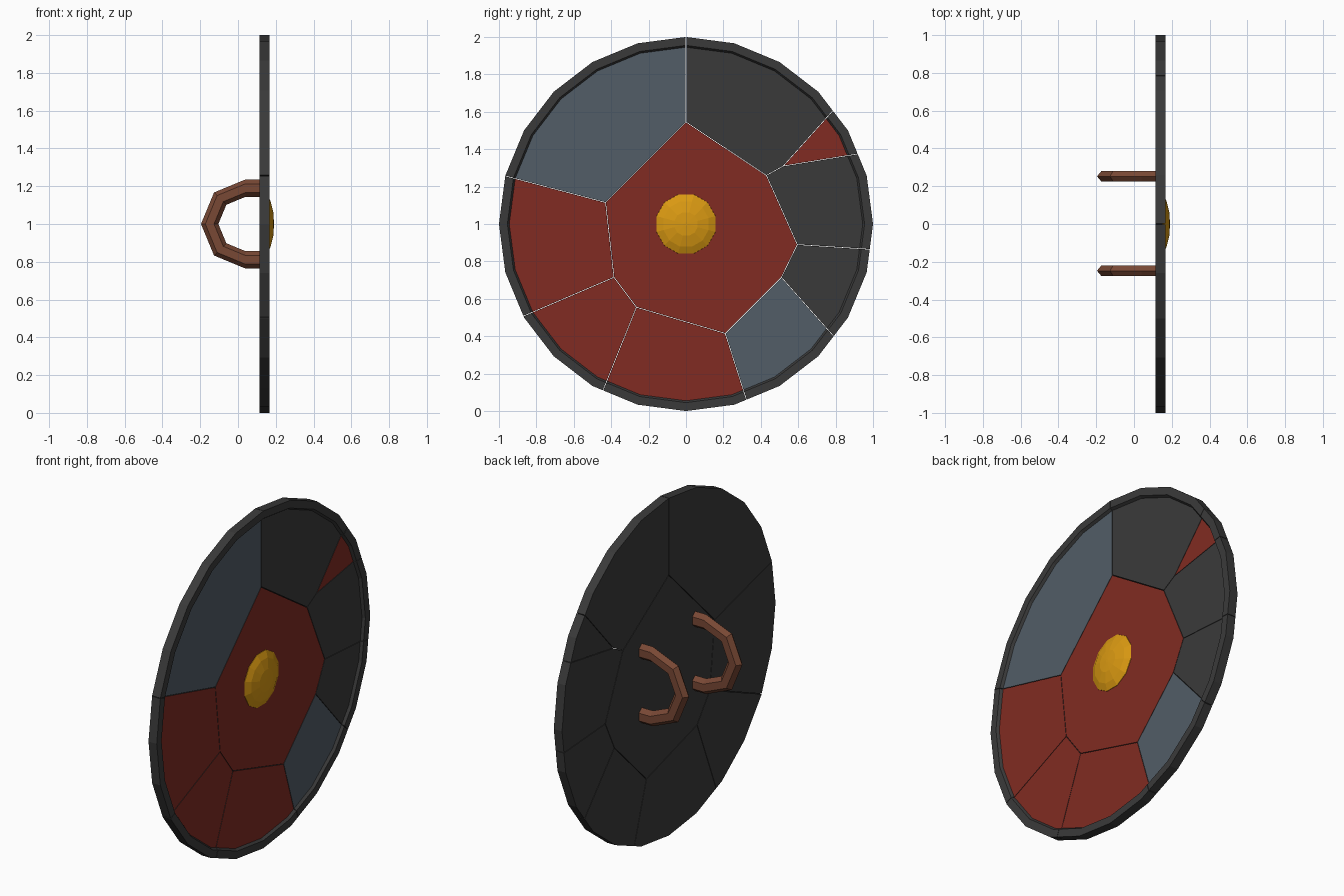
import bpy, bmesh, math
from mathutils import Vector

if "Cube" in bpy.data.objects:
    bpy.data.objects.remove(bpy.data.objects["Cube"])


def material(name, rgb):
    m = bpy.data.materials.new(name)
    m.diffuse_color = (*rgb, 1)
    m.use_nodes = True
    m.node_tree.nodes["Principled BSDF"].inputs["Base Color"].default_value = m.diffuse_color
    return m


IRON = material("dark_iron", (0.042, 0.042, 0.042))
RED = material("red_paint", (0.22, 0.024, 0.016))
BLUE = material("slate_paint", (0.085, 0.11, 0.135))
GOLD = material("gold", (0.70, 0.32, 0.006))
LEATHER = material("leather", (0.19, 0.065, 0.035))
CENTRE = Vector((0, 0, 1))


def finish(bm, name, mats):
    bmesh.ops.recalc_face_normals(bm, faces=bm.faces[:])
    me = bpy.data.meshes.new(name)
    bm.to_mesh(me)
    bm.free()
    for m in mats:
        me.materials.append(m)
    ob = bpy.data.objects.new(name, me)
    bpy.context.collection.objects.link(ob)
    return ob


def skin(bm, rings):
    """Join successive closed rings of points and cap both ends."""
    vs = [[bm.verts.new(p) for p in r] for r in rings]
    n = len(vs[0])
    for a, b in zip(vs, vs[1:]):
        for i in range(n):
            j = (i + 1) % n
            bm.faces.new((a[i], a[j], b[j], b[i]))
    bm.faces.new(vs[0][::-1])
    return bm.faces.new(vs[-1])


def ring(x, r, n, offset=0.0):
    angles = [offset + 2 * math.pi * i / n for i in range(n)]
    return [CENTRE + Vector((x, r * math.sin(a), r * math.cos(a))) for a in angles]


# Shield disc with raised rim; its recessed face carries the panel colour
def shield_disc():
    bm = bmesh.new()
    profile = [(0.113, 1.0), (0.167, 1.0), (0.167, 0.955), (0.152, 0.945)]
    face = skin(bm, [ring(x, r, 24) for x, r in profile])
    face.material_index = 1
    bmesh.ops.recalc_face_normals(bm, faces=bm.faces[:])
    return bm


# Cut the disc down to one cell bounded by a line through (y, z) points
def panel(name, pts, paint, closed=False, gap=0.0015):
    bm = shield_disc()
    mid = Vector((0, sum(p[0] for p in pts) / len(pts), sum(p[1] for p in pts) / len(pts)))
    edges = list(zip(pts, pts[1:] + pts[:1]))
    for a, b in edges if closed else edges[:-1]:
        p = Vector((0, *a))
        normal = Vector((0, b[1] - a[1], a[0] - b[0])).normalized()
        if normal.dot(mid - p) > 0:
            normal.negate()
        bmesh.ops.bisect_plane(bm, geom=bm.verts[:] + bm.edges[:] + bm.faces[:], dist=1e-6,
                               plane_co=p - normal * gap, plane_no=normal, clear_outer=True)
        old = set(bm.faces)
        bmesh.ops.holes_fill(bm, edges=[e for e in bm.edges if e.is_boundary], sides=0)
        for f in set(bm.faces) - old:
            f.material_index = 0
    finish(bm, name, [IRON, paint])


# Corners of the middle panel, and where the seams meet the rim
top, upper_r, right, low_r = (0, 1.545), (0.43, 1.26), (0.595, 0.89), (0.51, 0.715)
bot_r, bot_l, low_l, left = (0.21, 0.415), (-0.265, 0.555), (-0.385, 0.715), (-0.43, 1.115)
fork = (0.52, 1.31)
r_top, r_tri_a, r_tri_b, r_right = (0, 2), (0.78, 1.6), (0.92, 1.375), (0.98, 0.865)
r_low, r_bot_r, r_bot_l, r_low_l, r_left = ((0.785, 0.405), (0.32, 0.07), (-0.44, 0.12),
                                            (-0.84, 0.52), (-0.94, 1.25))

panel("centre_panel", [top, upper_r, right, low_r, bot_r, bot_l, low_l, left], RED, True)
panel("upper_left_panel", [r_top, top, left, r_left], BLUE)
panel("left_panel", [r_left, left, low_l, r_low_l], RED)
panel("lower_left_panel", [r_low_l, low_l, bot_l, r_bot_l], RED)
panel("bottom_panel", [r_bot_l, bot_l, bot_r, r_bot_r], RED)
panel("lower_right_panel", [r_bot_r, bot_r, low_r, r_low], BLUE)
panel("right_panel", [r_low, low_r, right, r_right], IRON)
panel("upper_right_panel", [r_right, right, upper_r, fork, r_tri_b], IRON)
panel("splinter_panel", [r_tri_b, fork, r_tri_a], RED)
panel("top_panel", [r_tri_a, fork, upper_r, top, r_top], IRON)

# Central faceted boss
bm = bmesh.new()
skin(bm, [ring(x, r, 12, math.radians(15)) for x, r in
          [(0.148, 0.165), (0.154, 0.163), (0.172, 0.125), (0.187, 0.065), (0.19, 0.01)]])
finish(bm, "boss", [GOLD])

# Two half-octagon grips with hexagonal section
for side, y in (("right", 0.2525), ("left", -0.2475)):
    path = [(Vector((0.116, 0, 0.19)), Vector((0, 0, 1)))]
    for k in range(5):
        a = math.radians(90 + 45 * k)
        d = Vector((math.cos(a), 0, math.sin(a)))
        path.append((Vector((0.04, 0, 0)) + d * 0.19, d))
    path.append((Vector((0.116, 0, -0.19)), Vector((0, 0, -1))))
    rings = []
    for p, d in path:
        rings.append([CENTRE + p + d * 0.046 * math.cos(t) + Vector((0, y + 0.0275 * math.sin(t) / 0.866, 0))
                      for t in [math.pi / 3 * i for i in range(6)]])
    bm = bmesh.new()
    skin(bm, rings)
    finish(bm, side + "_grip", [LEATHER])
